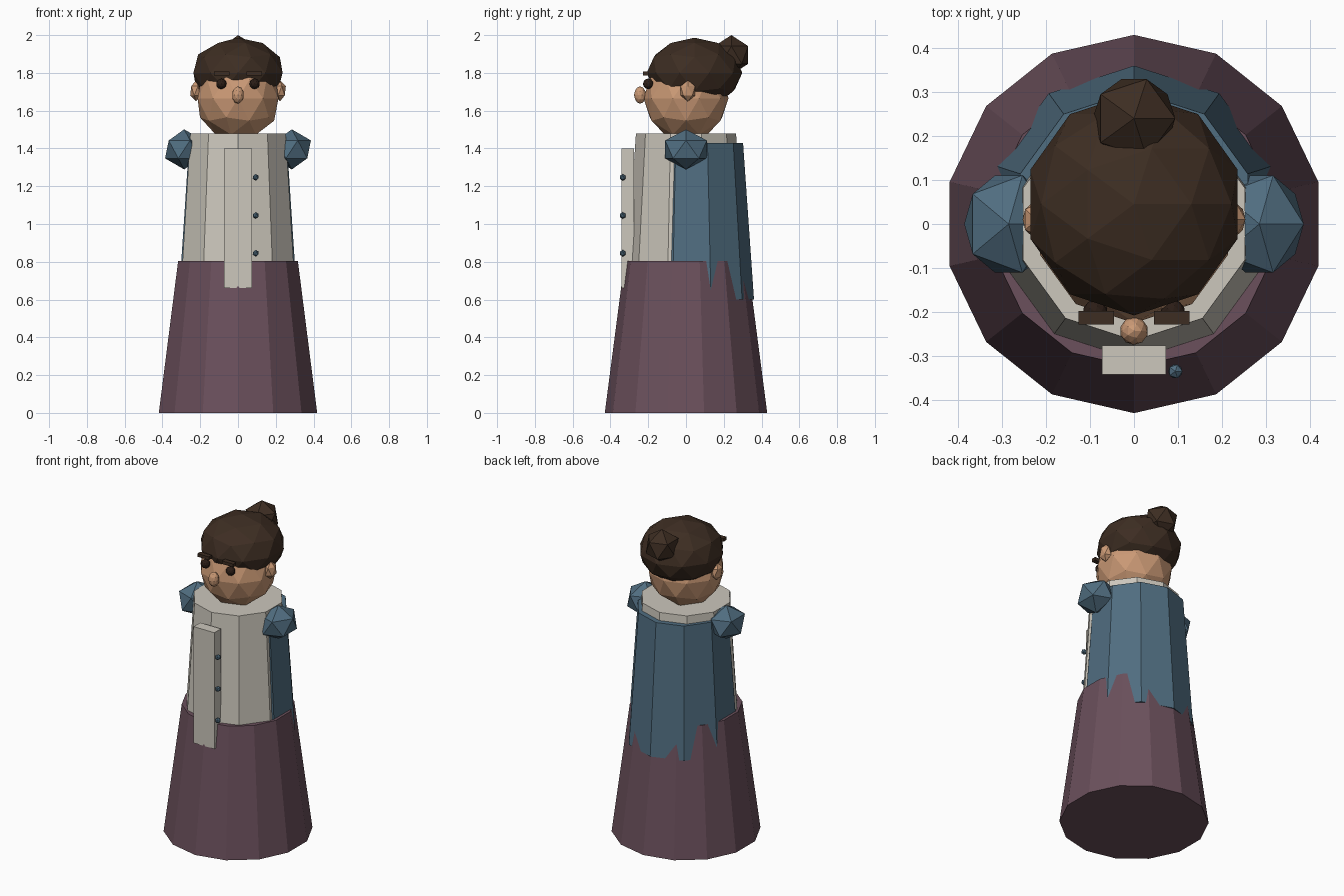
import bpy
from math import pi

cube = bpy.data.objects.get("Cube")
if cube:
    bpy.data.objects.remove(cube, do_unlink=True)


def linear(c):
    return c / 12.92 if c <= 0.04045 else ((c + 0.055) / 1.055) ** 2.4


def material(name, r, g, b):
    mat = bpy.data.materials.new(name)
    mat.use_nodes = True
    col = [linear(v / 255) for v in (r, g, b)] + [1]
    mat.diffuse_color = col
    mat.node_tree.nodes["Principled BSDF"].inputs["Base Color"].default_value = col
    return mat


plum = material("plum", 107, 80, 92)
blue = material("slate blue", 80, 109, 128)
cream = material("cream", 204, 199, 188)
brown = material("dark brown", 61, 45, 34)
skin = material("skin", 202, 153, 117)
dark = material("eye brown", 43, 29, 22)


def finish(name, mat):
    ob = bpy.context.object
    ob.name = ob.data.name = name
    ob.data.materials.append(mat)
    return ob


def tapered(name, mat, sides, r_low, r_high, z_low, z_high, y=0):
    """Flat-sided cone section with a corner facing +y."""
    bpy.ops.mesh.primitive_cone_add(
        vertices=sides, radius1=r_low, radius2=r_high, depth=z_high - z_low,
        location=(0, y, (z_low + z_high) / 2))
    return finish(name, mat)


def ball(name, mat, loc, size, level=1):
    """Faceted ball, stretched to the given radii."""
    bpy.ops.mesh.primitive_ico_sphere_add(subdivisions=level, radius=1, location=loc)
    bpy.context.object.scale = size
    return finish(name, mat)


def box(name, mat, loc, size):
    bpy.ops.mesh.primitive_cube_add(size=1, location=loc)
    bpy.context.object.scale = size
    return finish(name, mat)


# Clothes: the coat sits slightly back so the shirt shows in front
tapered("skirt", plum, 14, 0.43, 0.325, 0, 0.805)
tapered("shirt", cream, 10, 0.31, 0.265, 0.78, 1.48)
tapered("coat", blue, 10, 0.33, 0.272, 0.6, 1.43, y=0.03)
box("placket", cream, (0, -0.309, 1.03), (0.146, 0.066, 0.74))
for i, z in enumerate((0.845, 1.045, 1.247)):
    ball(f"button_{i + 1}", blue, (0.094, -0.335, z), (0.018, 0.018, 0.018))

# Head and hair
ball("head", skin, (0, 0, 1.665), (0.225, 0.225, 0.225), 2)
ball("hair", brown, (0, 0.045, 1.8), (0.248, 0.253, 0.186), 2)
ball("bun", brown, (0, 0.24, 1.895), (0.105, 0.105, 0.105))
ball("nose", skin, (0, -0.243, 1.683), (0.032, 0.032, 0.046), 2)

# Paired parts
for side, s in (("left", 1), ("right", -1)):
    ball(f"{side}_shoulder", blue, (s * 0.285, 0, 1.395), (0.113, 0.13, 0.106))
    ball(f"{side}_ear", skin, (s * 0.222, 0.01, 1.705), (0.035, 0.045, 0.056))
    ball(f"{side}_eye", dark, (s * 0.088, -0.2, 1.742), (0.028, 0.028, 0.028), 2)
    box(f"{side}_eyebrow", brown, (s * 0.086, -0.213, 1.797), (0.08, 0.03, 0.02))
